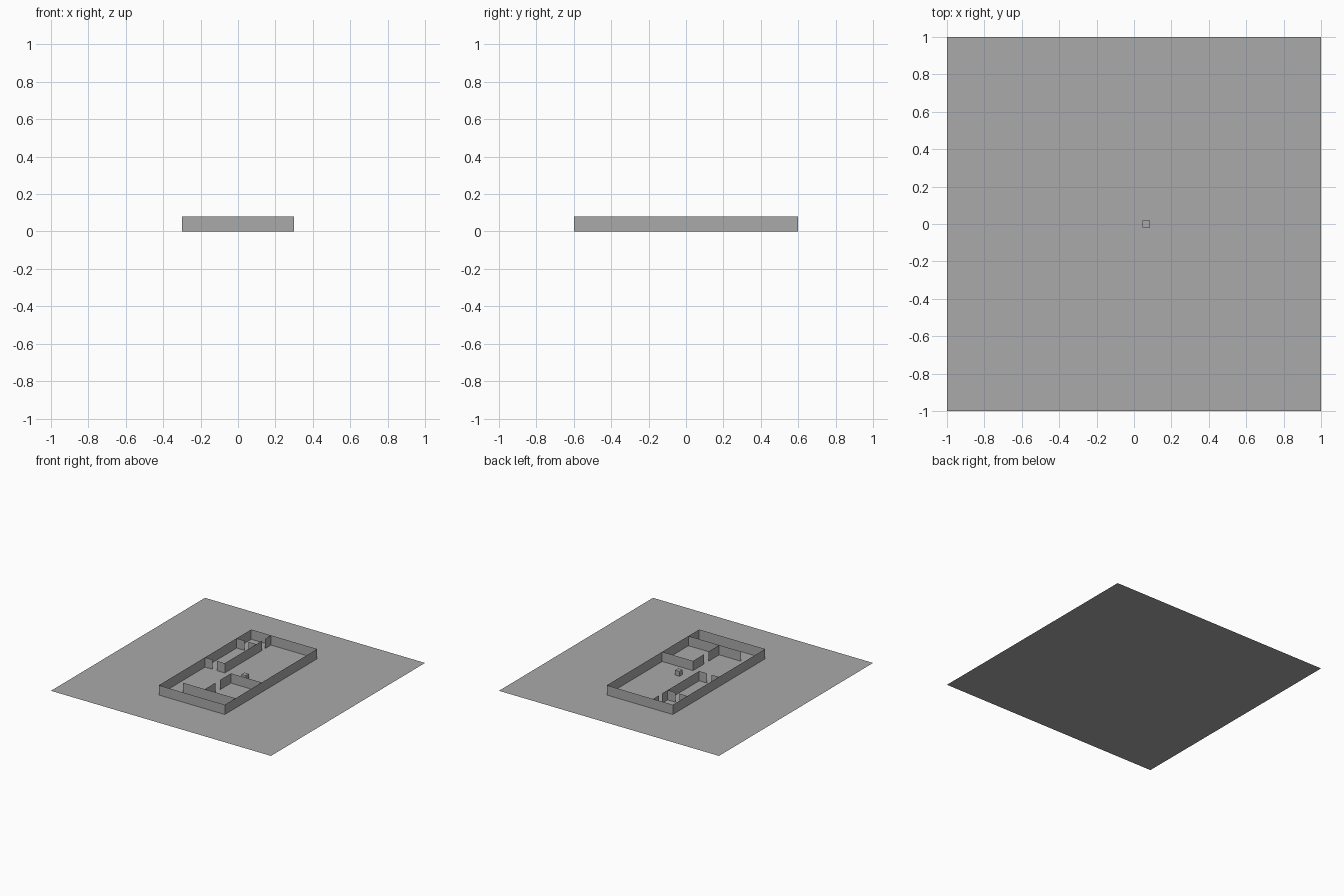
import bpy
import bmesh

WALL_H = 0.08

cube = bpy.data.objects.get("Cube")
if cube:
    bpy.data.objects.remove(cube, do_unlink=True)

# One plain grey for everything
grey = bpy.data.materials.new("plain_grey")
grey.use_nodes = True
grey.diffuse_color = (0.4, 0.4, 0.4, 1)
bsdf = next(n for n in grey.node_tree.nodes if n.type == "BSDF_PRINCIPLED")
bsdf.inputs["Base Color"].default_value = (0.4, 0.4, 0.4, 1)


def finish(name, bm):
    mesh = bpy.data.meshes.new(name)
    bm.to_mesh(mesh)
    bm.free()
    mesh.materials.append(grey)
    obj = bpy.data.objects.new(name, mesh)
    bpy.context.collection.objects.link(obj)
    return obj


def wall(name, *paths, closed=False):
    """Raise paper-thin walls along floor plan paths."""
    bm = bmesh.new()
    for path in paths:
        verts = [bm.verts.new((x, y, 0)) for x, y in path]
        pairs = list(zip(verts, verts[1:]))
        if closed:
            pairs.append((verts[-1], verts[0]))
        edges = [bm.edges.new(p) for p in pairs]
        new = bmesh.ops.extrude_edge_only(bm, edges=edges)["geom"]
        for v in new:
            if isinstance(v, bmesh.types.BMVert):
                v.co.z = WALL_H
    bmesh.ops.recalc_face_normals(bm, faces=bm.faces)
    return finish(name, bm)


# Ground sheet
bm = bmesh.new()
bmesh.ops.create_grid(bm, x_segments=1, y_segments=1, size=1.0)
finish("ground", bm)

# Outer shell of the building
wall("outer_walls", [(-0.3, -0.6), (0.3, -0.6), (0.3, 0.6), (-0.3, 0.6)], closed=True)

# Front room, with a doorway in its side wall
wall("front_room_walls",
     [(0.3, -0.12), (0.02, -0.12), (0.02, -0.26)],
     [(0.02, -0.32), (0.02, -0.46)],
     [(-0.18, -0.46), (0.3, -0.46)])

# Long partition of the side rooms, with a doorway near the back
wall("side_room_partition",
     [(-0.12, 0.0), (-0.12, 0.48)],
     [(-0.12, 0.52), (-0.12, 0.6)])

# Cross walls of the side rooms, each split by a doorway
for name, y in (("middle_cross_wall", 0.0), ("back_cross_wall", 0.41)):
    wall(name, [(-0.3, y), (-0.23, y)], [(-0.19, y), (-0.12, y)])

# Small block on the floor
bm = bmesh.new()
bmesh.ops.create_cube(bm, size=0.04)
bmesh.ops.translate(bm, verts=bm.verts, vec=(0.065, 0, 0.02))
finish("small_block", bm)
